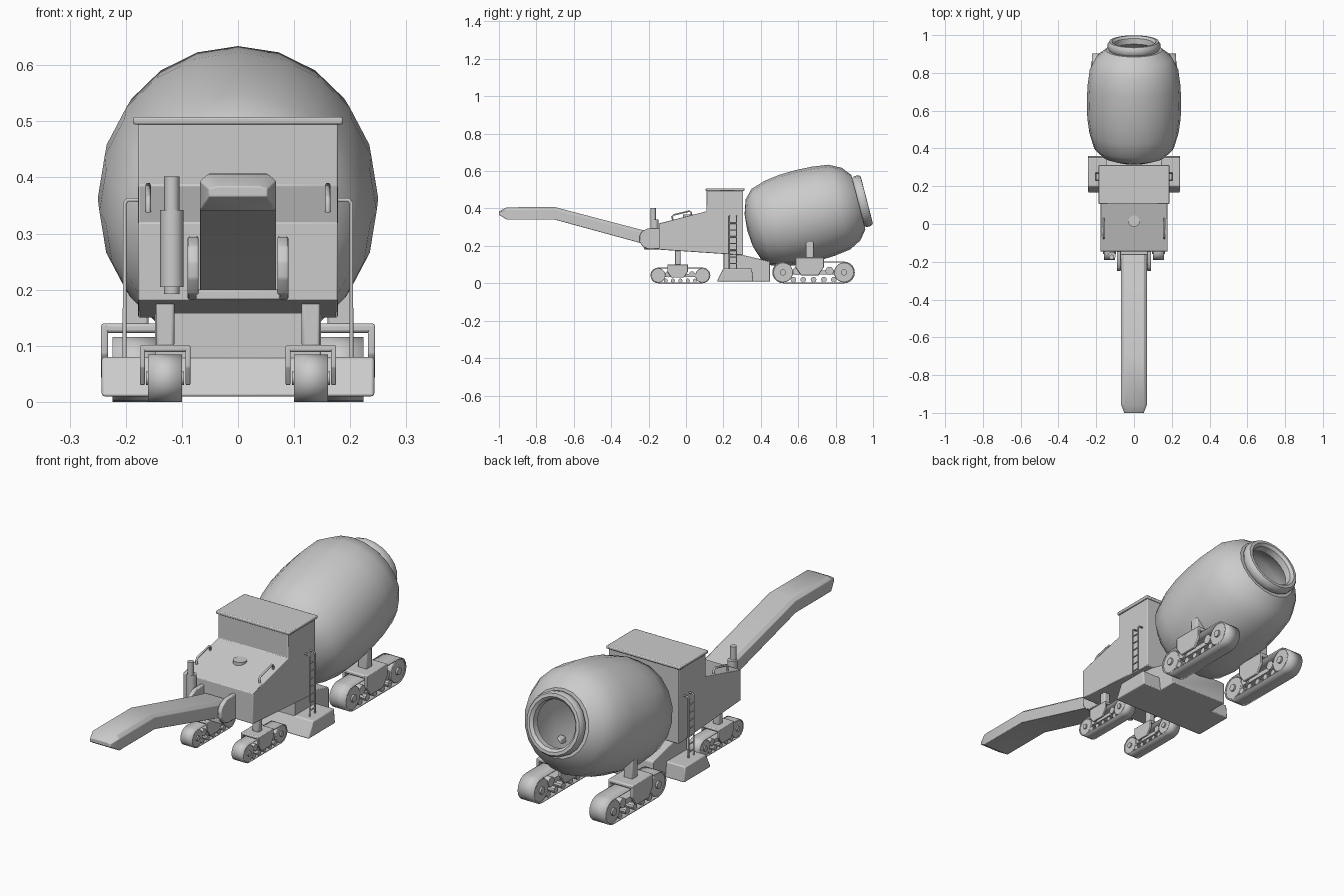
import bpy, bmesh
from math import sin, cos, pi, radians

if "Cube" in bpy.data.objects:
    bpy.data.objects.remove(bpy.data.objects["Cube"])


def make(name, verts, faces, bevel=0.0):
    me = bpy.data.meshes.new(name)
    me.from_pydata(verts, [], faces)
    bm = bmesh.new()
    bm.from_mesh(me)
    bmesh.ops.remove_doubles(bm, verts=bm.verts, dist=1e-5)
    bmesh.ops.recalc_face_normals(bm, faces=bm.faces)
    bm.to_mesh(me)
    bm.free()
    ob = bpy.data.objects.new(name, me)
    bpy.context.collection.objects.link(ob)
    if bevel:
        m = ob.modifiers.new("bevel", 'BEVEL')
        m.width, m.segments, m.limit_method = bevel, 2, 'ANGLE'
    return ob


def loft(name, rings, caps=True, bevel=0.0):
    """Skin a list of equal-length closed rings."""
    n = len(rings[0])
    faces = [(i * n + j, i * n + (j + 1) % n, (i + 1) * n + (j + 1) % n, (i + 1) * n + j)
             for i in range(len(rings) - 1) for j in range(n)]
    if caps:
        faces += [tuple(range(n)), tuple(range((len(rings) - 1) * n, len(rings) * n))]
    return make(name, [p for r in rings for p in r], faces, bevel)


def prism(name, outline, x0, x1, bevel=0.0):
    """Extrude a (y, z) outline from x0 to x1."""
    return loft(name, [[(x, y, z) for y, z in outline] for x in (x0, x1)], True, bevel)


def box(name, x0, x1, y0, y1, z0, z1, bevel=0.0):
    return prism(name, [(y0, z0), (y1, z0), (y1, z1), (y0, z1)], x0, x1, bevel)


def circle(cy, cz, r, n=20):
    return [(cy + r * cos(2 * pi * i / n), cz + r * sin(2 * pi * i / n)) for i in range(n)]


def upright(name, x, y, z0, z1, r, n=12):
    return loft(name, [[(x + a, y + b, z) for a, b in circle(0, 0, r, n)] for z in (z0, z1)])


def rod(name, points, r):
    cu = bpy.data.curves.new(name, 'CURVE')
    cu.dimensions, cu.bevel_depth, cu.bevel_resolution = '3D', r, 1
    cu.use_fill_caps = True
    sp = cu.splines.new('POLY')
    sp.points.add(len(points) - 1)
    for p, c in zip(sp.points, points):
        p.co = (*c, 1)
    bpy.context.collection.objects.link(bpy.data.objects.new(name, cu))


# mixing drum: one lathe profile with rolled rim and hollow inside
drum_profile = [(-.658, 0), (-.65, .09), (-.625, .165), (-.58, .212), (-.5, .236), (-.42, .247),
                (-.33, .25), (-.24, .246), (-.15, .234), (-.085, .2), (-.045, .15), (-.045, .133),
                (-.035, .14), (-.012, .14), (.001, .132), (.002, .118), (-.01, .106), (-.04, .104),
                (-.09, .18), (-.16, .215), (-.35, .23), (-.52, .21), (-.6, .12), (-.62, 0)]
drum = loft("mixing_drum", [[(r * sin(2 * pi * i / 20), t, r * cos(2 * pi * i / 20))
                             for i in range(20)] for t, r in drum_profile], False)
drum.location = (0, .965, .445)
drum.rotation_euler = (radians(14.5), 0, 0)

# cab body, roof, chassis, side steps
prism("cab_body", [(-.145, .18), (-.145, .32), (.11, .385), (.11, .498), (.306, .498), (.306, .15)],
      -.178, .178, .003)
box("cab_roof", -.187, .187, .105, .313, .494, .508, .004)
prism("chassis", [(.2, .01), (.2, .165), (.31, .15), (.445, .118), (.45, .11), (.45, .01)],
      -.148, .148, .004)
prism("step_block", [(.165, .01), (.2, .08), (.352, .08), (.36, .01)], -.243, .243, .005)

# hood cap and handrails
cap = upright("hood_cap", 0, .015, -.01, .008, .03, 16)
cap.location.z = .361
for s in (-1, 1):
    rod("hood_rail", [(s * .16, -.07, .335), (s * .16, -.075, .357), (s * .16, -.065, .366),
                      (s * .16, .018, .386), (s * .16, .027, .38), (s * .16, .027, .36)], .005)

# ladders on both sides
for s in (-1, 1):
    for y in (.232, .27):
        rod("ladder_rail", [(s * .17, y, .36), (s * .197, y, .36), (s * .202, y, .354),
                            (s * .202, y, .075)], .004)
    for i in range(7):
        z = .105 + .036 * i
        rod("ladder_rung", [(s * .202, .232, z), (s * .202, .27, z)], .0035)

# exhaust stack on the front left
upright("exhaust_muffler", -.118, -.168, .205, .342, .021)
upright("exhaust_pipe", -.118, -.175, .34, .402, .0135)
upright("exhaust_base", -.118, -.168, .192, .206, .014)

# conveyor boom
rings = []
for y, z0, z1, w in [(-1, .366, .384, .052), (-.957, .34, .407, .068), (-.70, .34, .407, .068),
                     (-.25, .217, .289, .068), (-.16, .195, .268, .068)]:
    c = (z1 - z0) * .2
    rings.append([(-w, y, z0), (w, y, z0), (w, y, z1 - c), (w - .016, y, z1),
                  (-w + .016, y, z1), (-w, y, z1 - c)])
loft("conveyor_boom", rings, True, .002)

# boom hinge cheeks and cross bar
cheek = [(-.14, .183), (-.2, .182), (-.228, .192), (-.248, .22), (-.25, .25), (-.236, .277),
         (-.205, .294), (-.14, .295)]
for s in (-1, 1):
    prism("boom_hinge", cheek, s * .07, s * .09, .004)
box("hinge_bar", -.075, .075, -.225, -.14, .182, .2, .003)


def track(label, cx, cy, k, post_top):
    """Crawler unit of scale k."""
    def pr(name, outline, x0, x1, bevel=0.0):
        return prism(label + name, [(cy + y * k, z * k) for y, z in outline],
                     cx + x0 * k, cx + x1 * k, bevel * k)
    # belt wrapped round both wheels
    path = [(.118 + .04 * cos(a), .042 + .04 * sin(a)) for a in [pi * (i / 10 - .5) for i in range(11)]]
    path += [(-y, .084 - z) for y, z in path]
    n = len(path)
    verts = [(cx + x * k, cy + y * k, z * k) for x in (-.03, .03) for y, z in path]
    belt = make(label + "belt", verts, [(i, (i + 1) % n, n + (i + 1) % n, n + i) for i in range(n)])
    m = belt.modifiers.new("thickness", 'SOLIDIFY')
    m.thickness, m.offset = .004 * k, 0
    # wheels, hubs and rollers
    for y in (-.118, .118):
        pr("wheel", circle(y, .042, .0385), -.028, .028, .002)
        pr("hub", circle(y, .042, .012, 12), -.034, .034)
    for y in (-.078, -.04, 0, .04, .078):
        pr("roller", circle(y, .014, .011, 10), -.027, .027)
    for y in (-.065, .062):
        pr("upper_roller", circle(y, .048, .016, 12), -.026, .026)
    pr("side_frame", [(-.118, .034), (.118, .034), (.118, .05), (-.118, .05)], -.02, .02)
    # saddle bracket
    plate = [(-.07, .1), (.04, .1), (.04, .062), (.018, .03), (-.048, .03), (-.07, .062)]
    for s in (-1, 1):
        pr("bracket_side", plate, s * .036, s * .045, .002)
    pr("bracket_top", [(-.07, .089), (.04, .089), (.04, .1015), (-.07, .1015)], -.045, .045, .004)
    # support post
    x, y, w = cx, cy - .015 * k, .0165 * k
    z0 = .098 * k
    box(label + "post", x - w, x + w, y - .015 * k, y + .015 * k, z0, post_top, .005)


for s, side in ((-1, "left_"), (1, "right_")):
    track("front_" + side + "track_", s * .13, -.03, 1.0, .19)
    track("rear_" + side + "track_", s * .182, .682, 1.38, .225)

# smooth round parts, keep edges sharp
for ob in bpy.context.scene.objects:
    ob.select_set(ob.type == 'MESH')
bpy.context.view_layer.objects.active = drum
bpy.ops.object.shade_smooth_by_angle(angle=radians(35))
